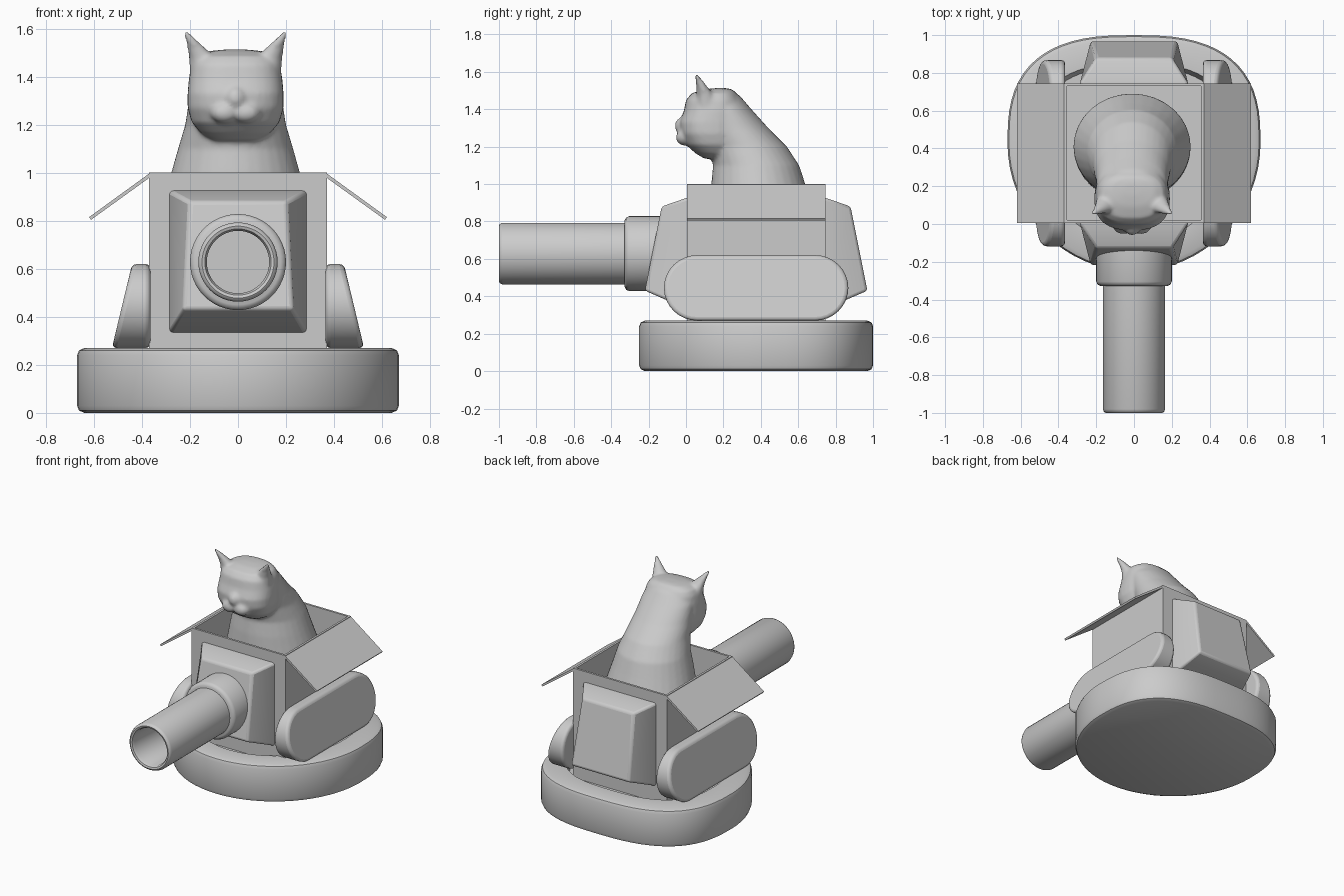
import bpy, bmesh, math
from mathutils import Matrix, Vector

if "Cube" in bpy.data.objects:
    bpy.data.objects.remove(bpy.data.objects["Cube"])


def loft(bm, rings):
    """Skin a list of equal-length point rings and cap both ends."""
    rows = [[bm.verts.new(p) for p in ring] for ring in rings]
    n = len(rows[0])
    for a, b in zip(rows, rows[1:]):
        for i in range(n):
            j = (i + 1) % n
            bm.faces.new((a[i], a[j], b[j], b[i]))
    bm.faces.new(rows[0][::-1])
    bm.faces.new(rows[-1])


def finish(name, bm, bevel=0, segments=3, smooth=True):
    bmesh.ops.recalc_face_normals(bm, faces=bm.faces)
    me = bpy.data.meshes.new(name)
    bm.to_mesh(me)
    bm.free()
    ob = bpy.data.objects.new(name, me)
    bpy.context.collection.objects.link(ob)
    if bevel:
        m = ob.modifiers.new("bevel", "BEVEL")
        m.width, m.segments = bevel, segments
        m.limit_method, m.angle_limit = "ANGLE", math.radians(35)
    if smooth:
        bpy.ops.object.select_all(action="DESELECT")
        bpy.context.view_layer.objects.active = ob
        ob.select_set(True)
        bpy.ops.object.shade_smooth_by_angle(angle=math.radians(40))
    return ob


def make(name, rings, **kw):
    bm = bmesh.new()
    loft(bm, rings)
    return finish(name, bm, **kw)


def spow(v, p):
    return math.copysign(abs(v) ** p, v)


def section(z, y0, y1, rx, power=2.0, n=32):
    """Horizontal (super)ellipse spanning y0..y1 with half width rx."""
    pts = []
    for i in range(n):
        t = 2 * math.pi * i / n
        pts.append((rx * spow(math.cos(t), 2 / power),
                    (y0 + y1) / 2 + (y1 - y0) / 2 * spow(math.sin(t), 2 / power), z))
    return pts


# Rounded base: round front, squarer back, recessed top
def base_ring(inset, z, n=64):
    pts = []
    for i in range(n):
        t = 2 * math.pi * i / n
        c, s = math.cos(t), math.sin(t)
        e = 2 / 2.7 if s > 0 else 1.0
        ry = (0.57 if s > 0 else 0.68) - inset
        pts.append(((0.67 - inset) * spow(c, e), 0.43 + ry * spow(s, e), z))
    return pts


make("base", [base_ring(*r) for r in
              [(0.03, 0), (0.008, 0.01), (0, 0.03), (0, 0.24), (0.008, 0.26),
               (0.03, 0.27), (0.15, 0.27), (0.17, 0.22)]])


# Open box
def rect(x, y0, y1, z):
    return [(-x, y0, z), (x, y0, z), (x, y1, z), (-x, y1, z)]


make("box", [rect(0.37, 0.005, 0.745, 0.2), rect(0.37, 0.005, 0.745, 1.0),
             rect(0.355, 0.02, 0.73, 1.0), rect(0.355, 0.02, 0.73, 0.3)], smooth=False)

for side, s in (("left", -1), ("right", 1)):
    # Folded-out box flaps
    prof = [(0.365, 1.0), (0.62, 0.815), (0.612, 0.804), (0.365, 0.982)]
    make(side + "_flap", [[(s * x, y, z) for x, z in prof] for y in (0.005, 0.745)],
         smooth=False)

    # Side pods: stadium outline, outer face leaning inwards to the top
    outline = []
    for cy, a0 in ((0.69, -90), (0.06, 90)):
        for k in range(17):
            a = math.radians(a0 + 180 * k / 16)
            outline.append((cy + 0.178 * math.cos(a), 0.445 + 0.175 * math.sin(a)))
    outer = [(s * (0.525 - 0.24 * (z - 0.27)), y, z) for y, z in outline]
    inner = [(s * 0.365, y, z) for y, z in outline]
    make(side + "_pod", [inner, outer], bevel=0.02)

# Sloped front and back plates, mirrored about the box centre
for name, f in (("front_plate", lambda y: y), ("back_plate", lambda y: 0.75 - y)):
    def plate(xb, zb, yb, xt, zt, yt):
        return [(-xb, f(yb), zb), (xb, f(yb), zb), (xt, f(yt), zt), (-xt, f(yt), zt)]
    make(name, [plate(0.285, 0.335, 0.02, 0.285, 0.925, 0.02),
                plate(0.285, 0.335, 0.0, 0.285, 0.925, 0.0),
                plate(0.23, 0.43, -0.22, 0.20, 0.88, -0.13)], bevel=0.015)


# Barrel and collar
def circle(r, y, n=48):
    return [(r * math.cos(2 * math.pi * i / n), y, 0.628 + r * math.sin(2 * math.pi * i / n))
            for i in range(n)]


make("barrel_collar", [circle(r, y) for r, y in
                       [(0.2, -0.08), (0.2, -0.305), (0.193, -0.32), (0.178, -0.328)]])
make("barrel", [circle(r, y) for r, y in
                [(0.165, -0.2), (0.165, -0.98), (0.159, -0.995), (0.15, -1.0),
                 (0.138, -0.996), (0.13, -0.98), (0.13, -0.6)]])

# Sitting cat: torso, head, muzzle and ears fused into one skin
bm = bmesh.new()
loft(bm, [section(*r) for r in
          [(0.29, 0.12, 0.69, 0.31), (0.85, 0.13, 0.69, 0.31), (1.0, 0.135, 0.638, 0.268),
           (1.1, 0.145, 0.605, 0.24), (1.2, 0.12, 0.54, 0.21), (1.3, 0.08, 0.44, 0.195),
           (1.4, 0.06, 0.35, 0.185), (1.47, 0.06, 0.29, 0.155), (1.51, 0.14, 0.23, 0.06)]])
loft(bm, [section(*r, power=2.5) for r in
          [(1.135, 0.10, 0.3, 0.10), (1.165, 0.05, 0.3, 0.145), (1.21, 0.0, 0.3, 0.183),
           (1.27, -0.03, 0.3, 0.2), (1.33, -0.035, 0.3, 0.2), (1.39, -0.012, 0.3, 0.195),
           (1.45, 0.0, 0.29, 0.185), (1.485, 0.03, 0.27, 0.165), (1.505, 0.09, 0.25, 0.12),
           (1.513, 0.15, 0.22, 0.05)]])
for c, r in (((-0.045, -0.005, 1.25), (0.06, 0.05, 0.045)),
             ((0.045, -0.005, 1.25), (0.06, 0.05, 0.045)),
             ((0, -0.015, 1.31), (0.045, 0.045, 0.05))):
    bmesh.ops.create_uvsphere(bm, u_segments=20, v_segments=12, radius=1,
                              matrix=Matrix.Translation(c) @ Matrix.Diagonal((*r, 1)))
for s in (-1, 1):
    ear = []
    for cx, cy, z, rx, ry in ((0.12, 0.11, 1.40, 0.07, 0.06), (0.133, 0.105, 1.47, 0.062, 0.05),
                              (0.162, 0.085, 1.52, 0.04, 0.03), (0.193, 0.064, 1.565, 0.02, 0.017),
                              (0.208, 0.052, 1.59, 0.008, 0.008)):
        ear.append([(s * cx + x, y, z + x * s * 0.1) for x, y, _ in
                    section(z, cy - ry, cy + ry, rx, n=16)])
    loft(bm, ear)
bmesh.ops.translate(bm, verts=bm.verts, vec=Vector((-0.01, 0, 0)))
cat = finish("cat", bm, smooth=False)
m = cat.modifiers.new("fuse", "REMESH")
m.mode, m.voxel_size, m.use_smooth_shade = "VOXEL", 0.011, True
m = cat.modifiers.new("soften", "SMOOTH")
m.factor, m.iterations = 0.5, 6
